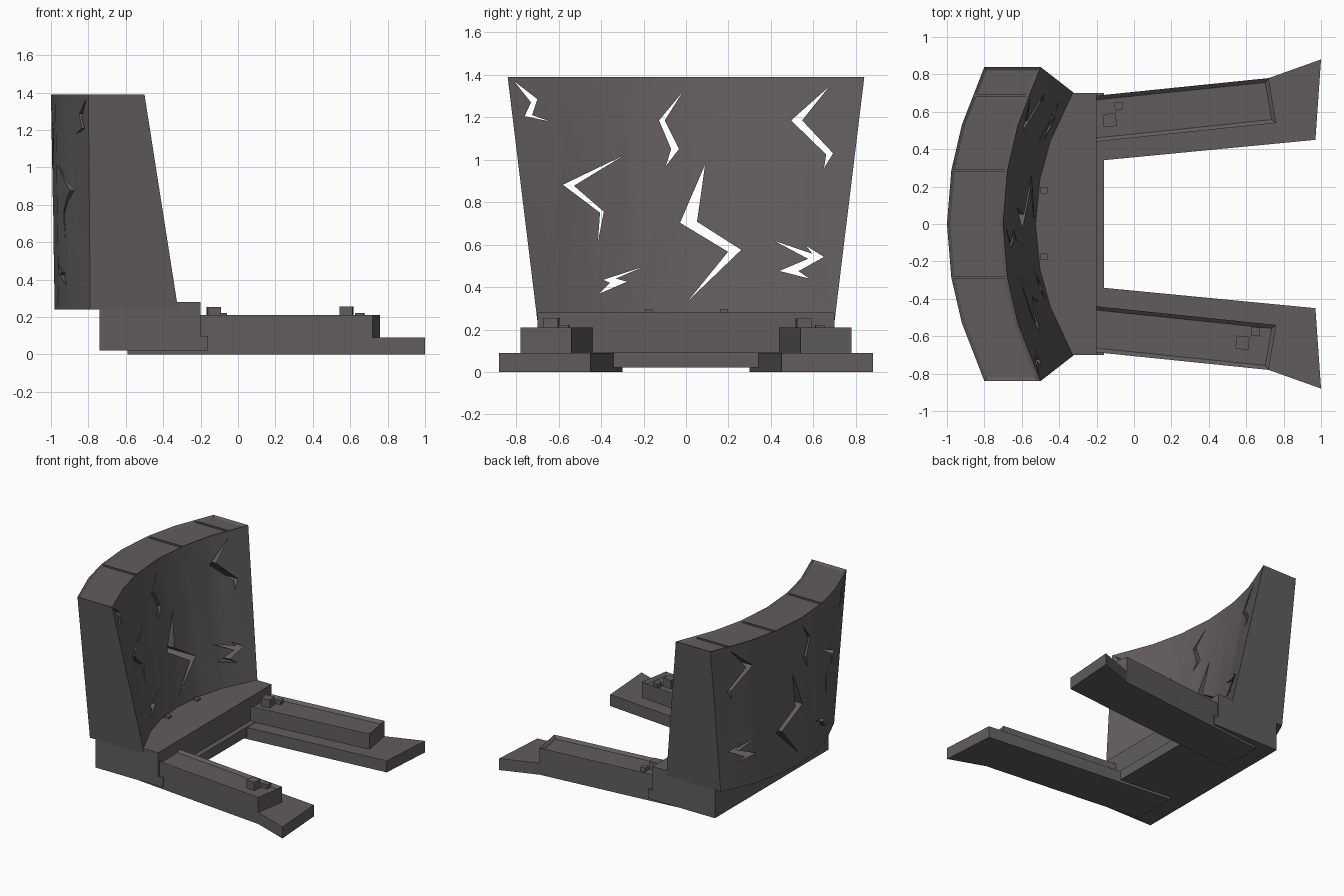
import bpy, bmesh, math
from mathutils import Matrix

if "Cube" in bpy.data.objects:
    bpy.data.objects.remove(bpy.data.objects["Cube"])

stone = bpy.data.materials.new("dark grey stone")
stone.diffuse_color = (0.12, 0.108, 0.113, 1)
stone.use_nodes = True
stone.node_tree.nodes["Principled BSDF"].inputs["Base Color"].default_value = stone.diffuse_color


def finish(bm, name):
    mesh = bpy.data.meshes.new(name)
    bm.to_mesh(mesh)
    bm.free()
    mesh.materials.append(stone)
    ob = bpy.data.objects.new(name, mesh)
    bpy.context.collection.objects.link(ob)
    return ob


def prism(name, outline, z0, z1, rim=0, depth=0):
    """Extruded plan outline, optionally with a sunken top panel."""
    bm = bmesh.new()
    lo = [bm.verts.new((x, y, z0)) for x, y in outline]
    hi = [bm.verts.new((x, y, z1)) for x, y in outline]
    bm.faces.new(lo)
    top = bm.faces.new(hi)
    n = len(outline)
    for i in range(n):
        j = (i + 1) % n
        bm.faces.new((lo[i], lo[j], hi[j], hi[i]))
    bmesh.ops.recalc_face_normals(bm, faces=bm.faces[:])
    if rim:
        bmesh.ops.inset_individual(bm, faces=[top], thickness=rim, depth=-depth)
    return finish(bm, name)


def box(name, x0, x1, y0, y1, z0, z1, turn=0):
    cx, cy = (x0 + x1) / 2, (y0 + y1) / 2
    bm = bmesh.new()
    m = (Matrix.Translation((cx, cy, (z0 + z1) / 2)) @ Matrix.Rotation(math.radians(turn), 4, 'Z')
         @ Matrix.Diagonal((x1 - x0, y1 - y0, z1 - z0, 1)))
    bmesh.ops.create_cube(bm, size=1, matrix=m)
    return finish(bm, name)


# Curved wall: section (back bottom, front bottom, front top, back top) swept over the arc
STATIONS = (-1, -0.63, -0.34, 0, 0.34, 0.63, 1)
SECTION = ((-0.79, 0.19, 0.70, 0.24), (-0.32, 0.20, 0.70, 0.24),
           (-0.50, 0.20, 0.84, 1.39), (-0.80, 0.20, 0.84, 1.39))
bm = bmesh.new()
rings = [[bm.verts.new((x - bow * (1 - t * t), half * t, z)) for x, bow, half, z in SECTION]
         for t in STATIONS]
top = []
for a, b in zip(rings, rings[1:]):
    for i in range(4):
        j = (i + 1) % 4
        f = bm.faces.new((a[i], a[j], b[j], b[i]))
        if i == 2:
            top.append(f)
bm.faces.new(rings[0])
bm.faces.new(rings[-1])
bmesh.ops.recalc_face_normals(bm, faces=bm.faces[:])
bmesh.ops.inset_region(bm, faces=top, thickness=0.018, depth=-0.012, use_even_offset=True)
bmesh.ops.triangulate(bm, faces=bm.faces[:])
wall = finish(bm, "curved_wall")

# Zigzag cracks (y, z) cut straight through the wall
CRACKS = (
    ((-.81, 1.37), (-.70, 1.285), (-.725, 1.21), (-.64, 1.18), (-.76, 1.205), (-.73, 1.27)),
    ((-.015, 1.32), (-.10, 1.185), (-.033, 1.05), (-.095, .97), (-.07, 1.05), (-.127, 1.185)),
    ((.675, 1.345), (.547, 1.185), (.693, 1.03), (.65, .96), (.66, 1.025), (.495, 1.185)),
    ((-.293, 1.02), (-.528, .877), (-.387, .755), (-.415, .613), (-.405, .75), (-.58, .882)),
    ((.09, .977), (.052, .708), (.26, .575), (.01, .335), (.198, .566), (-.028, .703)),
    ((-.203, .495), (-.33, .44), (-.278, .425), (-.41, .368), (-.358, .42), (-.39, .434)),
    ((.415, .618), (.595, .557), (.565, .595), (.65, .542), (.53, .475), (.58, .44),
     (.44, .476), (.575, .533)),
)
bm = bmesh.new()
for pts in CRACKS:
    back = [bm.verts.new((-1.3, y, z)) for y, z in pts]
    front = [bm.verts.new((0.1, y, z)) for y, z in pts]
    bm.faces.new(back)
    bm.faces.new(front)
    for i in range(len(pts)):
        j = (i + 1) % len(pts)
        bm.faces.new((back[i], back[j], front[j], front[i]))
bmesh.ops.recalc_face_normals(bm, faces=bm.faces[:])
cutter = finish(bm, "crack_cutter")
cutter.hide_render = True
mod = wall.modifiers.new("cracks", 'BOOLEAN')
mod.operation, mod.solver, mod.object = 'DIFFERENCE', 'EXACT', cutter
bpy.context.view_layer.objects.active = wall
wall.select_set(True)
bpy.ops.object.modifier_apply(modifier=mod.name)
bpy.data.objects.remove(cutter)
bpy.ops.object.shade_smooth_by_angle(angle=math.radians(30))

# Raised joints between the slabs on top of the wall
for t in (-0.34, 0.34, 0.82):
    x = -0.2 * (1 - t * t)
    box("wall_top_joint", x - 0.79, x - 0.51, 0.84 * t - 0.006, 0.84 * t + 0.006, 1.37, 1.388)

# Base block with a low front step and two pebbles
box("base_block", -0.74, -0.20, -0.70, 0.70, 0.02, 0.28)
box("base_step", -0.30, -0.16, -0.70, 0.70, 0.02, 0.095)
for y in (-0.175, 0.18):
    box("base_pebble", -0.50, -0.463, y - 0.018, y + 0.018, 0.27, 0.297)

# Splayed legs: flared foot slab below, trough beam above
FOOT = ((-0.59, 0.30), (0.97, 0.45), (1.0, 0.88), (0.72, 0.78), (-0.16, 0.69), (-0.59, 0.645))
BEAM = ((-0.26, 0.434), (0.76, 0.54), (0.72, 0.78), (-0.26, 0.68))
for side, s in (("left", 1), ("right", -1)):
    prism(side + "_foot_slab", [(x, s * y) for x, y in FOOT], 0, 0.09)
    prism(side + "_leg_beam", [(x, s * y) for x, y in BEAM], 0.08, 0.21, 0.03, 0.02)

# Loose stone cubes lying in the troughs
for x, y, r, z, turn in ((-0.13, 0.555, 0.035, 0.252, 6), (-0.082, 0.63, 0.021, 0.222, 6),
                         (0.58, -0.635, 0.035, 0.255, -6), (0.65, -0.575, 0.023, 0.222, -6)):
    box("loose_cube", x - r, x + r, y - r, y + r, 0.18, z, turn)
